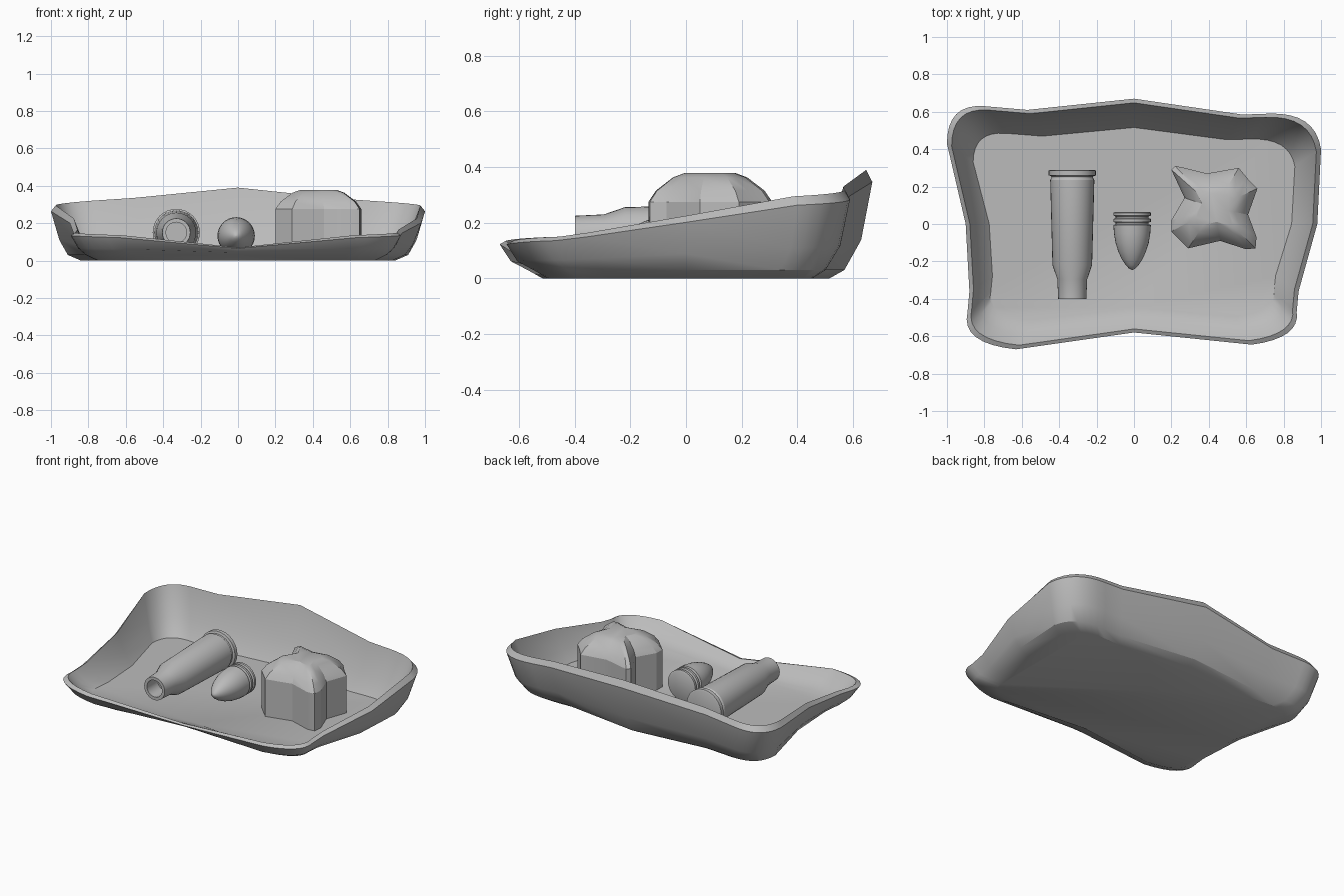
import bpy
import bmesh
import math
from mathutils import Vector

cube = bpy.data.objects.get("Cube")
if cube:
    bpy.data.objects.remove(cube, do_unlink=True)

GREY = (0.5, 0.5, 0.5, 1.0)
grey = bpy.data.materials.new("plain grey")
grey.use_nodes = True
grey.diffuse_color = GREY
grey.node_tree.nodes["Principled BSDF"].inputs["Base Color"].default_value = GREY


def loft(name, rings, angle=30):
    """Skin equal-length rings of points and cap both ends."""
    bm = bmesh.new()
    loops = [[bm.verts.new(p) for p in ring] for ring in rings]
    for low, high in zip(loops, loops[1:]):
        for i in range(len(low)):
            j = (i + 1) % len(low)
            bm.faces.new((low[i], low[j], high[j], high[i]))
    bm.faces.new(loops[0][::-1])
    bm.faces.new(loops[-1])
    bmesh.ops.recalc_face_normals(bm, faces=bm.faces)
    mesh = bpy.data.meshes.new(name)
    bm.to_mesh(mesh)
    bm.free()
    mesh.materials.append(grey)
    obj = bpy.data.objects.new(name, mesh)
    bpy.context.collection.objects.link(obj)
    bpy.ops.object.select_all(action="DESELECT")
    obj.select_set(True)
    bpy.context.view_layer.objects.active = obj
    bpy.ops.object.shade_smooth_by_angle(angle=math.radians(angle))
    return obj


def lathe(name, x, z, profile, sides=32):
    """Turn a (y, radius) profile about a lengthwise axis."""
    turns = [math.tau * i / sides for i in range(sides)]
    return loft(name, [[(x + r * math.cos(a), y, z + r * math.sin(a)) for a in turns]
                       for y, r in profile])


def arc(start, control, end, steps=8):
    """Rounded corner as a quadratic curve."""
    a, b, c = Vector(start), Vector(control), Vector(end)
    ts = [i / steps for i in range(steps + 1)]
    return [a * (1 - t) ** 2 + b * 2 * t * (1 - t) + c * t * t for t in ts]


# Tray rim: crest heights ride along the wavy outline
rim = [Vector((0, 0.67, 0.39)), Vector((0.58, 0.585, 0.33))]
rim += arc((0.72, 0.59, 0.32), (0.97, 0.6, 0.305), (1, 0.4, 0.295))
rim += [Vector((0.98, 0, 0.225)), Vector((0.88, -0.36, 0.165))]
rim += arc((0.87, -0.47, 0.15), (0.89, -0.61, 0.145), (0.63, -0.645, 0.135))
rim += [Vector((0, -0.58, 0.07))]
rim += arc((-0.63, -0.67, 0.135), (-0.93, -0.64, 0.145), (-0.89, -0.47, 0.15))
rim += [Vector((-0.88, -0.36, 0.165)), Vector((-0.9, 0, 0.225))]
rim += arc((-1, 0.43, 0.295), (-1, 0.645, 0.305), (-0.8, 0.63, 0.32))
rim += [Vector((-0.57, 0.61, 0.335))]


def tray_ring(sx, sy, base, rise):
    return [(p.x * sx, p.y * sy, base + rise * (p.z - base)) for p in rim]


# Tray: underside, outer wall, bevelled lip, inner wall, floor
loft("tray", [
    tray_ring(0.84, 0.77, 0, 0),
    tray_ring(0.91, 0.85, 0.03, 0),
    tray_ring(0.955, 0.94, 0.03, 0.3),
    tray_ring(1, 1, 0.03, 0.88),
    tray_ring(0.975, 0.967, 0.03, 1),
    tray_ring(0.92, 0.88, 0.03, 0.35),
    tray_ring(0.86, 0.77, 0.03, 0),
])

# Bottlenecked case with a grooved base and an open mouth
lathe("metal_case", -0.33, 0.15, [
    (0.29, 0.115), (0.285, 0.126), (0.26, 0.126), (0.255, 0.112), (0.245, 0.112),
    (0.235, 0.118), (-0.22, 0.106), (-0.295, 0.08), (-0.4, 0.075),
    (-0.4, 0.055), (-0.29, 0.055),
])

# Round-nosed slug with two grooves at its base
lathe("slug", -0.01, 0.132, [
    (0.065, 0.09), (0.06, 0.1), (0.045, 0.1), (0.04, 0.088), (0.032, 0.088),
    (0.027, 0.1), (0.012, 0.1), (0.007, 0.088), (-0.001, 0.088), (-0.006, 0.1),
    (-0.05, 0.097), (-0.1, 0.089), (-0.15, 0.073), (-0.19, 0.054),
    (-0.22, 0.034), (-0.238, 0.017), (-0.245, 0.003),
])

# Lumpy four-cornered bundle with a domed top
outline = [(0.2, 0.29), (0.22, 0.31), (0.27, 0.3), (0.39, 0.27), (0.56, 0.3),
           (0.61, 0.24), (0.66, 0.19), (0.61, 0.05), (0.655, -0.07),
           (0.65, -0.13), (0.6, -0.135), (0.46, -0.09), (0.29, -0.13),
           (0.2, -0.04), (0.2, 0.02), (0.27, 0.14)]
cx, cy = 0.43, 0.085
loft("bundle", [[(cx + (x - cx) * s, cy + (y - cy) * s, z) for x, y in outline]
                for s, z in [(1, 0.028), (1, 0.275), (0.88, 0.315), (0.6, 0.363), (0.42, 0.378)]],
     angle=25)
